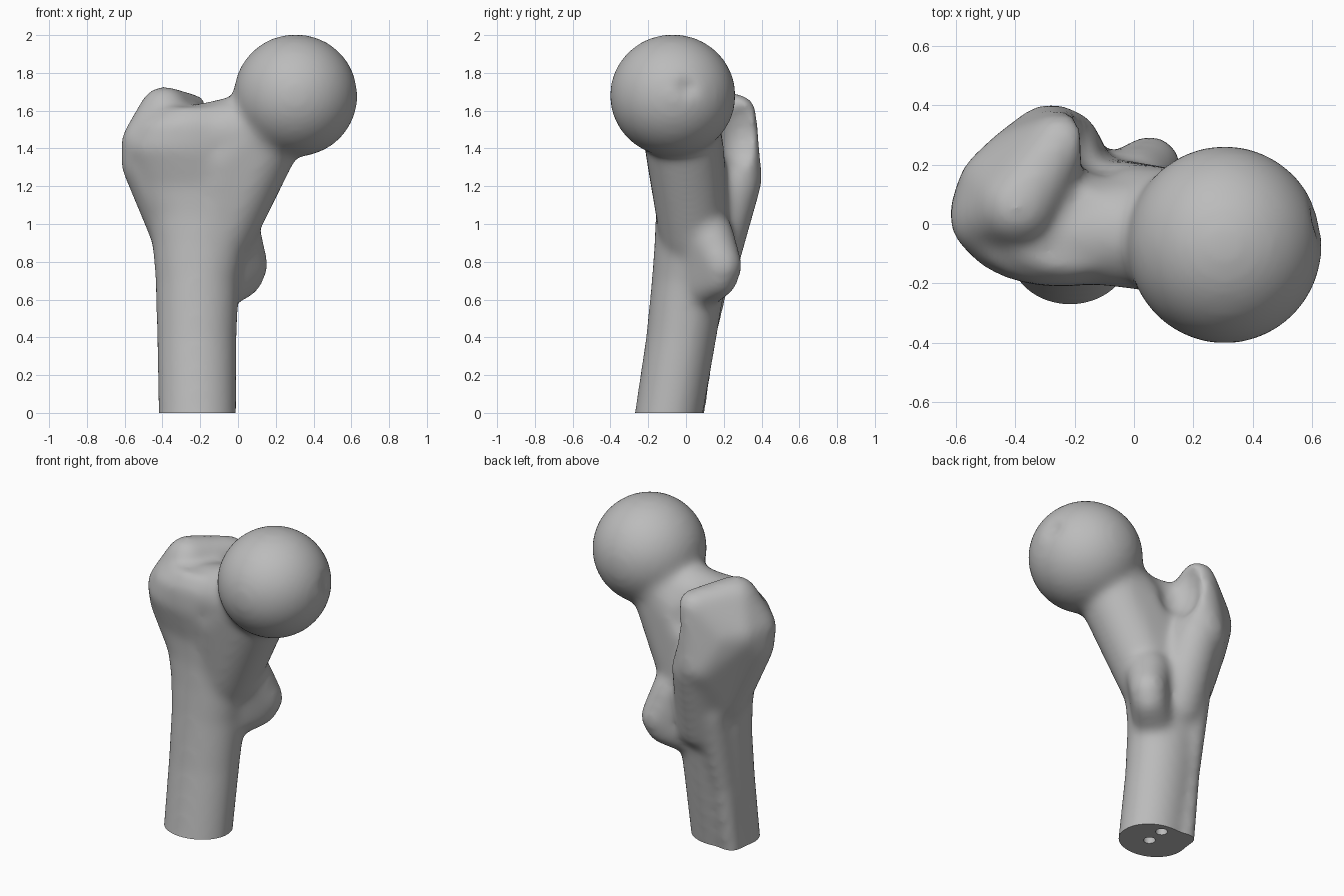
import bpy, bmesh, math
from mathutils import Matrix, Vector

cube = bpy.data.objects.get("Cube")
if cube:
    bpy.data.objects.remove(cube, do_unlink=True)

bone_grey = bpy.data.materials.new("bone grey")
bone_grey.use_nodes = True
colour = (0.5, 0.5, 0.5, 1)
bone_grey.diffuse_color = colour
bone_grey.node_tree.nodes["Principled BSDF"].inputs["Base Color"].default_value = colour


def finish(name, bm):
    bmesh.ops.recalc_face_normals(bm, faces=bm.faces)
    mesh = bpy.data.meshes.new(name)
    bm.to_mesh(mesh)
    bm.free()
    obj = bpy.data.objects.new(name, mesh)
    bpy.context.collection.objects.link(obj)
    mesh.materials.append(bone_grey)
    return obj


def ball(name, centre, size):
    bm = bmesh.new()
    place = Matrix.Translation(centre) @ Matrix.Diagonal((*size, 1))
    bmesh.ops.create_uvsphere(bm, u_segments=40, v_segments=24, radius=1, matrix=place)
    return finish(name, bm)


def hull(name, spheres):
    """Skin wrapped tightly round several spheres given as x, y, z, radius."""
    bm = bmesh.new()
    for x, y, z, r in spheres:
        bmesh.ops.create_icosphere(bm, subdivisions=3, radius=r,
                                   matrix=Matrix.Translation((x, y, z)))
    result = bmesh.ops.convex_hull(bm, input=bm.verts)
    spare = [g for g in result["geom_interior"] if isinstance(g, bmesh.types.BMVert)]
    bmesh.ops.delete(bm, geom=spare, context="VERTS")
    return finish(name, bm)


def loft(name, sections, sides=40):
    """Stacked ellipses given as z, centre x, centre y, radius x, radius y."""
    bm = bmesh.new()
    rings = []
    for z, cx, cy, rx, ry in sections:
        angles = [math.tau * i / sides for i in range(sides)]
        rings.append([bm.verts.new((cx + rx * math.cos(a), cy + ry * math.sin(a), z))
                      for a in angles])
    for low, high in zip(rings, rings[1:]):
        for i in range(sides):
            j = (i + 1) % sides
            bm.faces.new((low[i], low[j], high[j], high[i]))
    bm.faces.new(rings[0])
    bm.faces.new(rings[-1])
    return finish(name, bm)


def apply_modifier(obj, kind, **settings):
    mod = obj.modifiers.new(kind.title(), kind)
    for key, value in settings.items():
        setattr(mod, key, value)
    bpy.ops.object.modifier_apply(modifier=mod.name)


def carve(obj, cutter):
    cutter.hide_render = True
    apply_modifier(obj, "BOOLEAN", operation="DIFFERENCE", object=cutter, solver="EXACT")
    bpy.data.objects.remove(cutter, do_unlink=True)


# Shaft, flaring towards the top
shaft = loft("femur", [
    (-0.15, -0.215, -0.115, 0.207, 0.18),
    (0.0, -0.215, -0.09, 0.207, 0.182),
    (0.4, -0.218, -0.025, 0.212, 0.187),
    (0.7, -0.215, 0.015, 0.222, 0.197),
    (0.9, -0.205, 0.025, 0.25, 0.192),
    (1.05, -0.2, 0.03, 0.285, 0.19),
    (1.2, -0.2, 0.02, 0.345, 0.185),
    (1.4, -0.25, -0.01, 0.35, 0.202),
    (1.53, -0.24, -0.02, 0.3, 0.19),
    (1.62, -0.22, -0.02, 0.2, 0.14),
])

parts = [
    shaft,
    # Head, the collar under it and the neck that carries it
    ball("head", (0.305, -0.07, 1.68), (0.329, 0.334, 0.325)),
    hull("collar", [(0.12, -0.025, 1.5, 0.2), (0.27, -0.06, 1.64, 0.285)]),
    hull("neck", [(0.17, -0.03, 1.54, 0.21), (-0.06, 0.0, 1.35, 0.21),
                  (-0.09, 0.04, 0.96, 0.185)]),
    hull("saddle", [(-0.25, -0.03, 1.46, 0.165), (0.1, -0.03, 1.5, 0.2)]),
    # Large outer knob, with its tip hooked to the back
    hull("greater_trochanter", [(-0.39, 0.06, 1.595, 0.135), (-0.25, 0.27, 1.585, 0.105),
                                (-0.485, 0.02, 1.43, 0.135), (-0.48, 0.04, 1.32, 0.14),
                                (-0.45, 0.12, 1.42, 0.145), (-0.38, 0.19, 1.42, 0.14),
                                (-0.28, 0.25, 1.24, 0.155), (-0.3, 0.08, 0.98, 0.175)]),
    hull("rear_crest", [(-0.25, 0.25, 1.2, 0.145), (-0.21, 0.11, 0.78, 0.165)]),
    # Small inner knob
    hull("lesser_trochanter", [(0.055, 0.192, 0.78, 0.107), (0.03, 0.175, 0.71, 0.1),
                               (-0.06, 0.1, 0.68, 0.12), (-0.01, 0.12, 0.94, 0.135)]),
    # Low ridge down the back outer corner of the shaft
    hull("lower_ridge", [(-0.345, 0.01, -0.15, 0.07), (-0.33, 0.09, 0.4, 0.07)]),
    hull("upper_ridge", [(-0.33, 0.09, 0.4, 0.07), (-0.3, 0.18, 0.9, 0.1)]),
]

# Fuse the parts into one smooth bone
bpy.ops.object.select_all(action="DESELECT")
for part in parts:
    part.select_set(True)
bpy.context.view_layer.objects.active = shaft
bpy.ops.object.join()
bone = bpy.context.object
apply_modifier(bone, "REMESH", mode="VOXEL", voxel_size=0.018)

# Hollow behind the neck and pit on the inner side of the head
carve(bone, ball("rear_hollow_cutter", (-0.1, 0.29, 1.48), (0.12, 0.13, 0.2)))
carve(bone, ball("head_pit_cutter", (0.66, 0.03, 1.73), (0.07, 0.1, 0.075)))
apply_modifier(bone, "REMESH", mode="VOXEL", voxel_size=0.018)
apply_modifier(bone, "SMOOTH", factor=0.5, iterations=24)

# Flat sawn end
bm = bmesh.new()
bm.from_mesh(bone.data)
cut = bmesh.ops.bisect_plane(bm, geom=bm.verts[:] + bm.edges[:] + bm.faces[:],
                             plane_co=Vector(), plane_no=Vector((0, 0, 1)),
                             clear_inner=True)
rim = [e for e in cut["geom_cut"] if isinstance(e, bmesh.types.BMEdge)]
bmesh.ops.contextual_create(bm, geom=rim)
bmesh.ops.recalc_face_normals(bm, faces=bm.faces)
bm.to_mesh(bone.data)
bm.free()

# Two small holes in the sawn end
for x, y in ((-0.2, -0.1), (-0.19, 0.02)):
    carve(bone, loft("hole_cutter", [(z, x, y, 0.035, 0.035) for z in (-0.05, 0.08)], 16))

bone.data.materials.clear()
bone.data.materials.append(bone_grey)
bpy.ops.object.shade_smooth_by_angle(angle=math.radians(40))
